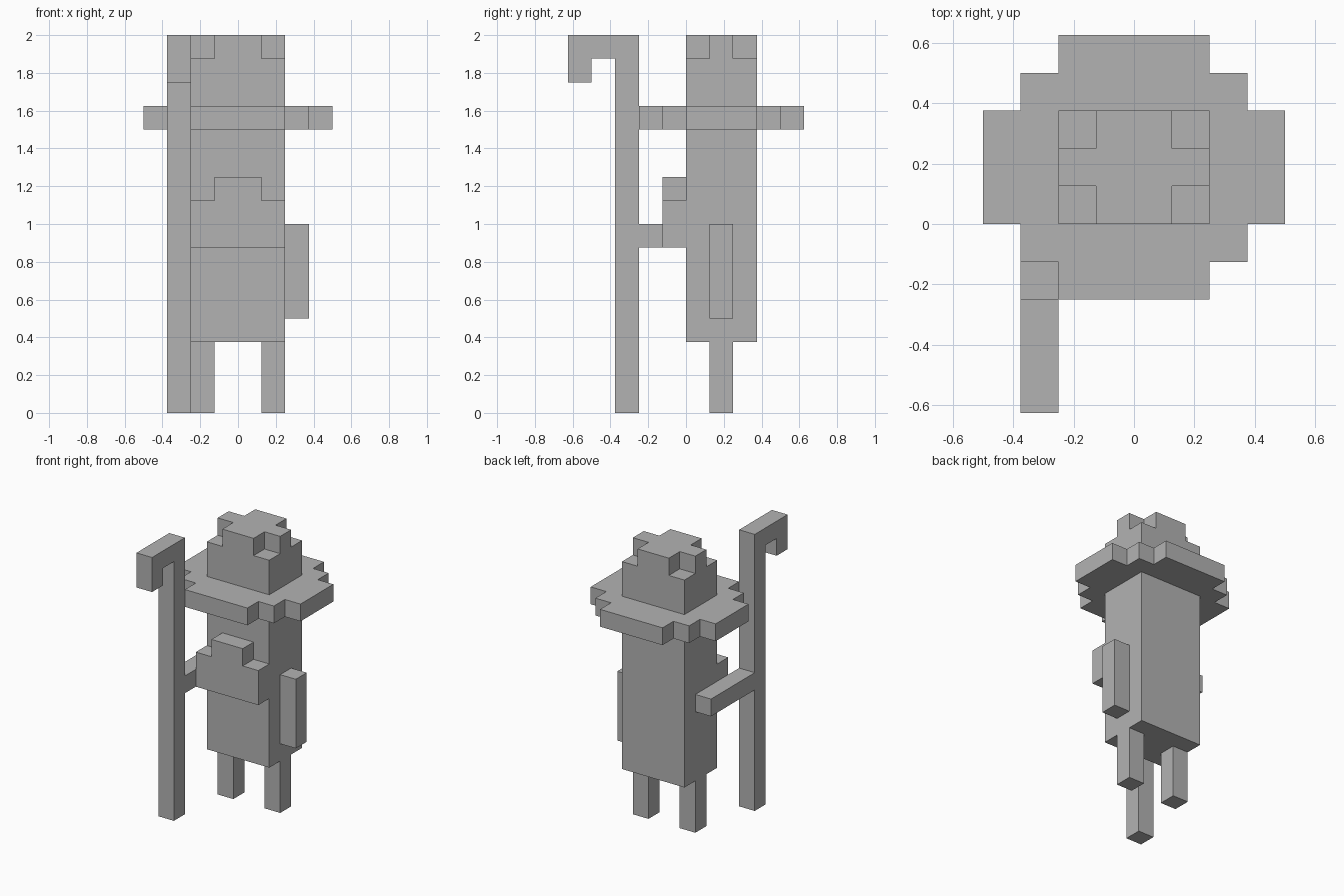
import bpy
import bmesh
from mathutils import Vector

cube = bpy.data.objects.get("Cube")
if cube:
    bpy.data.objects.remove(cube, do_unlink=True)

U = 0.125  # one block

grey = bpy.data.materials.new("plain grey")
grey.use_nodes = True
colour = (0.45, 0.45, 0.45, 1)
grey.diffuse_color = colour
grey.node_tree.nodes["Principled BSDF"].inputs["Base Color"].default_value = colour


def slab(name, outline, axis, start, end):
    """Extrude an outline, given in blocks, along one axis."""
    def place(a, b):
        return {"x": (start, a, b), "y": (a, start, b), "z": (a, b, start)}[axis]

    bm = bmesh.new()
    face = bm.faces.new([bm.verts.new(Vector(place(*p)) * U) for p in outline])
    shift = Vector([(end - start) * U if axis == k else 0 for k in "xyz"])
    result = bmesh.ops.extrude_face_region(bm, geom=[face], use_keep_orig=True)
    bmesh.ops.translate(bm, vec=shift, verts=[
        v for v in result["geom"] if isinstance(v, bmesh.types.BMVert)])
    bmesh.ops.recalc_face_normals(bm, faces=bm.faces)
    mesh = bpy.data.meshes.new(name)
    bm.to_mesh(mesh)
    bm.free()
    mesh.materials.append(grey)
    obj = bpy.data.objects.new(name, mesh)
    bpy.context.collection.objects.link(obj)
    return obj


def box(name, x, y, z):
    return slab(name, [(x[0], y[0]), (x[1], y[0]), (x[1], y[1]), (x[0], y[1])], "z", *z)


def stepped(quarter, cy):
    """Mirror a quarter outline (from right to back) into a full one."""
    half = quarter + [(-x, y) for x, y in reversed(quarter)]
    return [(x, cy + y) for x, y in half + [(-x, -y) for x, y in half]]


# Body and legs
box("body", (-2, 2), (0, 3), (3, 12))
box("left_leg", (1, 2), (1, 2), (0, 3))
box("right_leg", (-2, -1), (1, 2), (0, 3))

# Arms: left hangs down, right reaches forward to the staff
box("left_arm", (2, 3), (1, 2), (4, 8))
box("right_arm", (-3, -2), (-2, 2), (7, 8))

# Beard with a raised middle
slab("beard", [(-2, 7), (2, 7), (2, 9), (1, 9), (1, 10), (-1, 10), (-1, 9), (-2, 9)],
     "y", -1, 0)

# Hat: stepped brim, crown and notched top
slab("hat_brim", stepped([(4, 1.5), (3, 1.5), (3, 2.5), (2, 2.5), (2, 3.5)], 1.5),
     "z", 12, 13)
box("hat_crown", (-2, 2), (0, 3), (13, 15))
slab("hat_top", stepped([(2, 0.5), (1, 0.5), (1, 1.5)], 1.5), "z", 15, 16)

# Hooked staff
slab("staff", [(-3, 0), (-2, 0), (-2, 16), (-5, 16), (-5, 14), (-4, 14), (-4, 15), (-3, 15)],
     "x", -3, -2)
